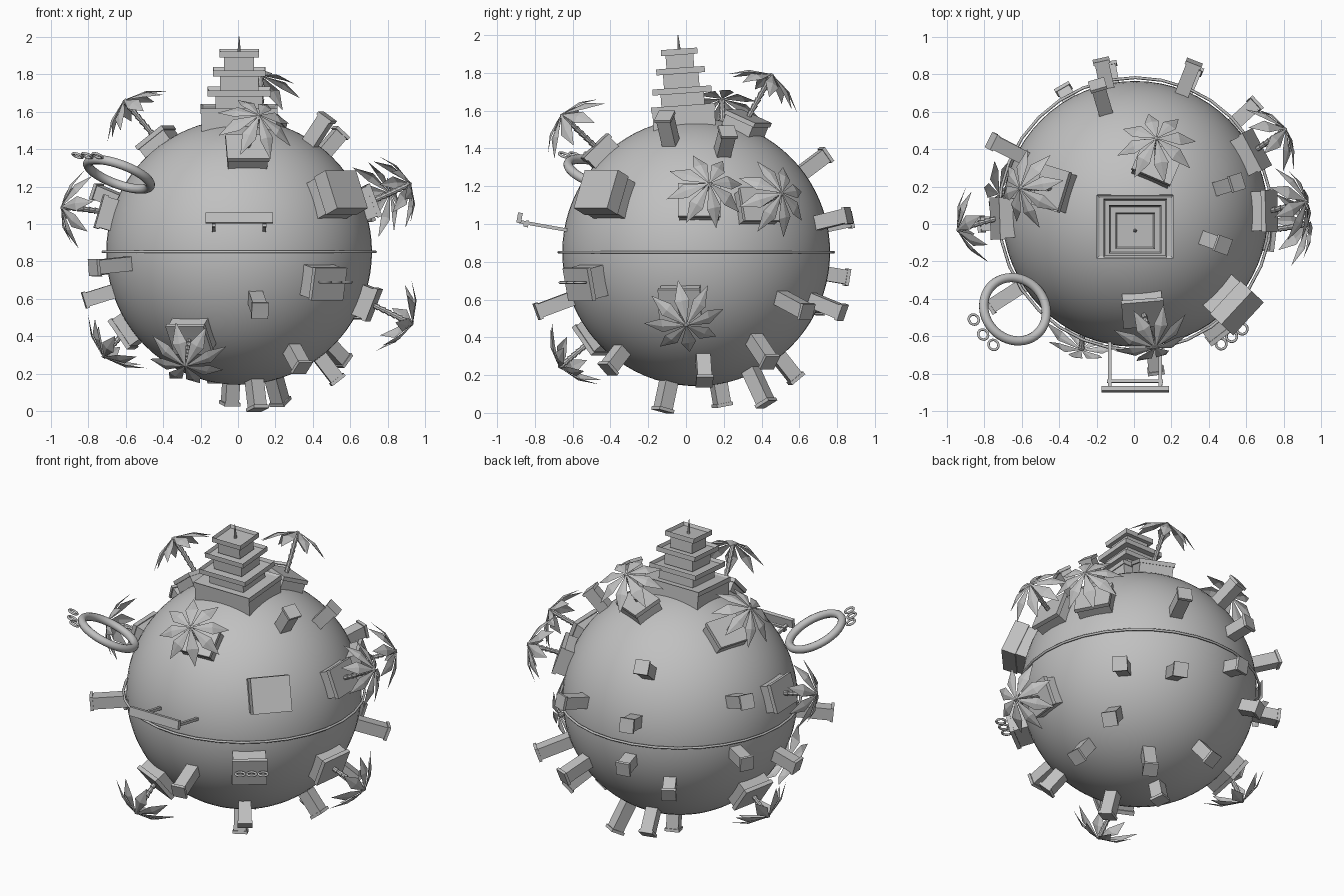
import bpy, bmesh, math
from mathutils import Vector, Matrix

if "Cube" in bpy.data.objects:
    bpy.data.objects.remove(bpy.data.objects["Cube"])

C = Vector((0.006, 0.054, 0.851))   # planet centre
R = 0.709

stone = bpy.data.materials.new("mid_grey")
stone.diffuse_color = (0.53, 0.53, 0.53, 1)
stone.use_nodes = True
stone.node_tree.nodes["Principled BSDF"].inputs["Base Color"].default_value = stone.diffuse_color


def finish(name, bm, smooth=False):
    me = bpy.data.meshes.new(name)
    bm.normal_update()
    bm.to_mesh(me)
    bm.free()
    me.materials.append(stone)
    ob = bpy.data.objects.new(name, me)
    bpy.context.collection.objects.link(ob)
    if smooth:
        for p in me.polygons:
            p.use_smooth = True
    return ob


def frame(origin, axis):
    """Local frame with z along axis."""
    q = Vector(axis).normalized().to_track_quat('Z', 'Y')
    return Matrix.Translation(origin) @ q.to_matrix().to_4x4()


def box(bm, m, sx, sy, z0, z1, x=0, y=0):
    t = m @ Matrix.Translation((x, y, (z0 + z1) / 2)) @ Matrix.Diagonal((sx, sy, z1 - z0, 1))
    return bmesh.ops.create_cube(bm, size=1, matrix=t)["verts"]


def tray(bm, m, sx, sy, z0, z1, rim, sink):
    """Box with a sunken top, leaving a raised rim."""
    vs = box(bm, m, sx, sy, z0, z1)
    axis = m.to_3x3() @ Vector((0, 0, 1))
    faces = {f for v in vs for f in v.link_faces}
    for f in faces:
        f.normal_update()
    top = max(faces, key=lambda f: f.normal.dot(axis))
    bmesh.ops.inset_region(bm, faces=[top], thickness=rim)
    bmesh.ops.translate(bm, verts=top.verts, vec=-axis * sink)


def torus(name, centre, axis, major, minor, n=48, k=12):
    bm = bmesh.new()
    m = frame(centre, axis)
    rings = []
    for i in range(n):
        a = 2 * math.pi * i / n
        ring = []
        for j in range(k):
            b = 2 * math.pi * j / k
            r = major + minor * math.cos(b)
            ring.append(bm.verts.new(m @ Vector((r * math.cos(a), r * math.sin(a), minor * math.sin(b)))))
        rings.append(ring)
    for i in range(n):
        p, q = rings[i], rings[(i + 1) % n]
        for j in range(k):
            bm.faces.new((p[j], q[j], q[(j + 1) % k], p[(j + 1) % k]))
    return finish(name, bm, True)


def cone(bm, a, b, r1, r2, n=8):
    d = b - a
    bmesh.ops.create_cone(bm, cap_ends=True, segments=n, radius1=r1, radius2=r2,
                          depth=d.length, matrix=frame((a + b) / 2, d))


# Planet and equator hoop
bm = bmesh.new()
bmesh.ops.create_uvsphere(bm, u_segments=64, v_segments=40, radius=R, matrix=Matrix.Translation(C))
finish("planet", bm, True)
torus("equator_hoop", C, (0, 0, 1), 0.727, 0.008, 32, 6)

# Towers: direction from the centre and outer end distance
towers = [
    (.45, -.16, .69, .88), (.52, .16, .61, .86), (-.21, .72, .54, .89),
    (-.83, .42, .35, .92), (-.21, .95, .2, .86), (-.17, .96, -.16, .83),
    (-.88, .45, -.1, .87), (-.75, -.48, -.08, .93), (-.75, -.05, -.235, .87),
    (-.46, .8, -.35, .83), (-.15, .6, -.76, .87), (-.05, .14, -.82, .83),
    (.1, -.18, -.85, .867), (.22, .37, -.8, .915), (.11, -.83, -.31, .91),
    (.69, .63, -.34, .93), (.36, .87, -.36, .9), (.34, .87, .21, .89),
    (.63, .44, -.66, .9), (.6, .05, -.78, .87), (.38, -.53, -.7, .85)]
for i, (x, y, z, end) in enumerate(towers):
    bm = bmesh.new()
    m = frame(C, (x, y, z))
    box(bm, m, .076, .076, .62, end - .018)
    box(bm, m, .09, .09, end - .018, end)
    finish(f"tower_{i + 1}", bm)

# Palms: plinth position and crown position
palms = [
    ((.12, .32, 1.54), (.12, .45, 1.78)), ((.05, -.48, 1.41), (.11, -.65, 1.57)),
    ((-.44, .19, 1.46), (-.6, .19, 1.65)), ((-.71, .03, 1.06), (-.93, -.03, 1.09)),
    ((.71, .07, 1.12), (.91, .12, 1.21)), ((.64, .39, 1.1), (.8, .5, 1.16)),
    ((.69, -.03, .58), (.92, 0, .47)), ((-.59, .17, .43), (-.71, .16, .3)),
    ((-.25, -.48, .4), (-.28, -.66, .25))]
for i, (base, crown) in enumerate(palms):
    base, crown = Vector(base), Vector(crown)
    up = (base - C).normalized()
    # plinth with a lipped top
    bm = bmesh.new()
    m = frame(C, up)
    box(bm, m, .21, .17, .62, .755)
    box(bm, m, .225, .185, .755, .78)
    finish(f"palm_plinth_{i + 1}", bm)
    # gently curved trunk made of flared segments
    bm = bmesh.new()
    start = C + up * .77
    mid = (start + crown) / 2 + up * .02
    pts = [start * (1 - t) ** 2 + mid * 2 * t * (1 - t) + crown * t * t for t in [k / 7 for k in range(8)]]
    for a, b in zip(pts, pts[1:]):
        cone(bm, a, b, .011, .017)
    bmesh.ops.create_icosphere(bm, subdivisions=1, radius=.02, matrix=Matrix.Translation(crown))
    finish(f"palm_trunk_{i + 1}", bm)
    # eight drooping kite-shaped leaves
    bm = bmesh.new()
    m = frame(crown, crown - base)
    for k in range(8):
        t = m @ Matrix.Rotation(k * math.pi / 4 + .2, 4, 'Z')
        root, left, tip, right, ridge = [bm.verts.new(t @ Vector(p)) for p in (
            (0, 0, .015), (.125, .04, -.035), (.215, 0, -.1), (.125, -.04, -.035), (.125, 0, -.025))]
        for f in ((root, ridge, left), (ridge, tip, left), (root, right, ridge), (ridge, right, tip)):
            bm.faces.new(f)
    finish(f"palm_leaves_{i + 1}", bm)

# Pagoda: platform, tray-roofed tiers and a spire
bm = bmesh.new()
m = frame(C + Vector((0, -.014, .004)), (0, -.072, 1))
box(bm, m, .4, .33, .6, .745)
tray(bm, m, .41, .34, .745, .775, .02, .008)
for wall, roof, z0, z1 in ((.25, .34, .76, .85), (.205, .28, .86, .955), (.16, .21, .965, 1.055)):
    box(bm, m, wall, wall * .92, z0, z1)
    tray(bm, m, roof, roof * .92, z1 - .012, z1 + .02, .012, .02)
cone(bm, m @ Vector((0, 0, 1.03)), m @ Vector((0, 0, 1.148)), .012, .002)
finish("pagoda", bm)

# Large hall made of two slabs
bm = bmesh.new()
m = frame(C, (.54, -.5, .315))
box(bm, m, .225, .205, .58, .76)
box(bm, m, .24, .22, .76, .85)
finish("large_hall", bm)

# Ring stand with three small rings
bm = bmesh.new()
m = frame(C, (.46, -.6, -.165))
box(bm, m, .2, .165, .6, .785)
box(bm, m, .213, .178, .785, .81)
finish("ring_stand", bm)
for k in range(3):
    torus(f"stand_ring_{k + 1}", (.465 + .056 * k, -.64 + .04 * k, .69), (0, 0, 1), .028, .007, 20, 8)

# Floating hoop with three small rings on its outer edge
n = (.33, .3, .9)
torus("floating_hoop", (-.635, -.455, 1.265), n, .177, .025)
for k, (x, y) in enumerate(((-.855, -.51), (-.805, -.59), (-.75, -.645))):
    torus(f"hoop_ring_{k + 1}", (x, y, 1.365), n, .028, .007, 20, 8)

# Billboard on two posts
bm = bmesh.new()
m = frame(C, (0, -.95, .17))
for x in (-.135, .135):
    box(bm, m, .018, .018, .68, .95, x, -.006)
    box(bm, m, .02, .028, .9, .925, x, -.014)
box(bm, m, .3, .015, .9, .915)
box(bm, m, .36, .055, .94, .965, 0, .014)
finish("billboard", bm)
